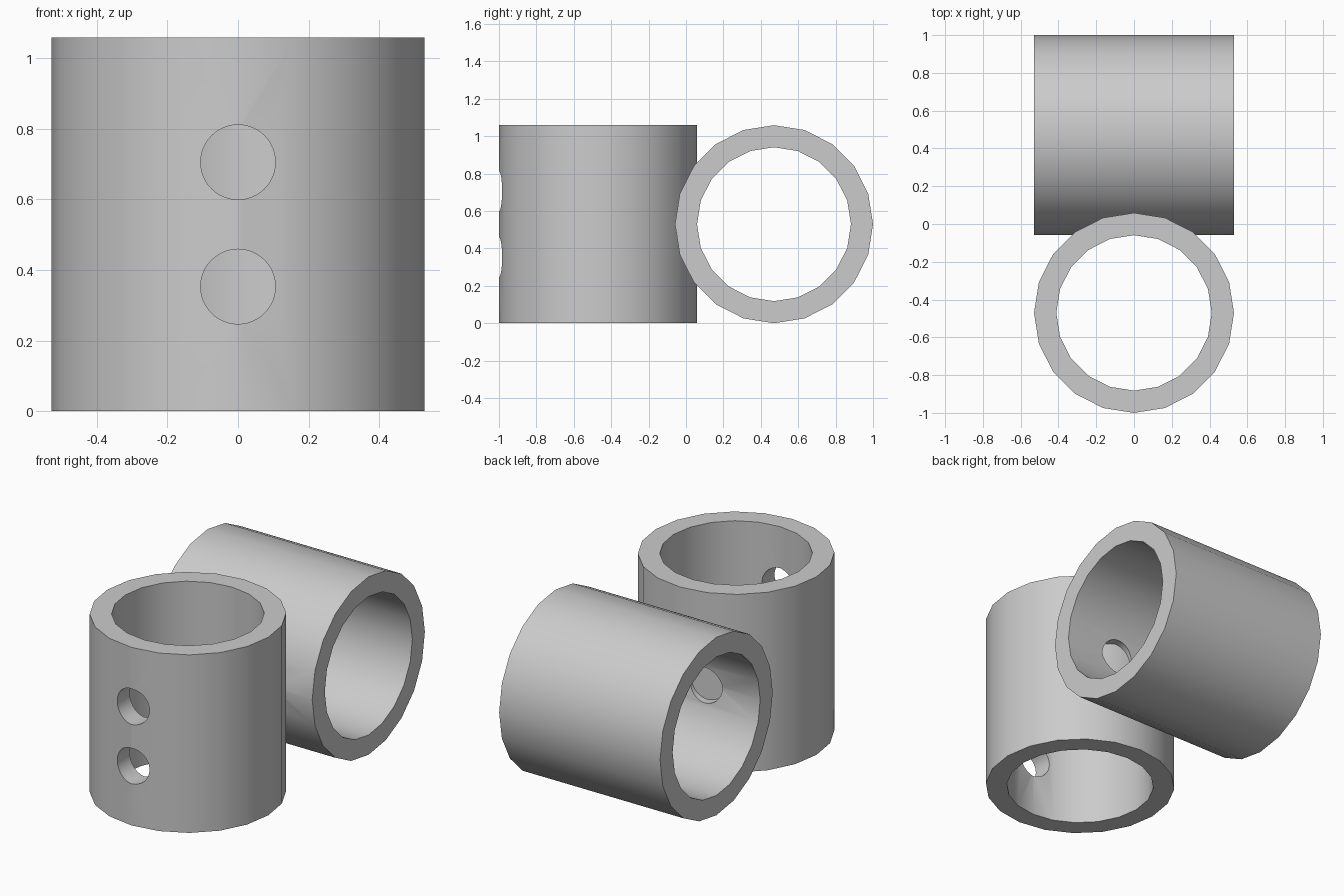
import bpy, bmesh
from math import pi, radians
from mathutils import Matrix, Vector

cube = bpy.data.objects.get("Cube")
if cube:
    bpy.data.objects.remove(cube, do_unlink=True)

OUTER, INNER, LENGTH = 0.5294, 0.4115, 1.0588
OFFSET, MIDDLE = 0.4706, 0.5294
HOLE = 0.106

grey = bpy.data.materials.new("light_grey")
grey.use_nodes = True
colour = (0.6, 0.6, 0.6, 1)
grey.diffuse_color = colour
grey.node_tree.nodes["Principled BSDF"].inputs["Base Color"].default_value = colour


def cylinder(name, radius, length, sides, matrix):
    bm = bmesh.new()
    bmesh.ops.create_cone(bm, cap_ends=True, segments=sides, radius1=radius,
                          radius2=radius, depth=length, matrix=matrix)
    mesh = bpy.data.meshes.new(name)
    bm.to_mesh(mesh)
    bm.free()
    obj = bpy.data.objects.new(name, mesh)
    bpy.context.collection.objects.link(obj)
    mesh.materials.append(grey)
    return obj


def cut(obj, cutter):
    bpy.context.view_layer.objects.active = obj
    mod = obj.modifiers.new("cut", 'BOOLEAN')
    mod.operation, mod.solver, mod.object = 'DIFFERENCE', 'EXACT', cutter
    bpy.ops.object.modifier_apply(modifier=mod.name)
    bpy.data.objects.remove(cutter, do_unlink=True)


def tube(name, centre, turn, hole_points):
    # Ring section with round holes through its front wall only
    place = Matrix.Translation(centre) @ turn
    obj = cylinder(name, OUTER, LENGTH, 20, place)
    cut(obj, cylinder("bore", INNER, LENGTH * 2, 20, place))
    for point in hole_points:
        drill = Matrix.Translation(point) @ Matrix.Rotation(pi / 2, 4, 'X')
        cut(obj, cylinder("drill", HOLE, 0.4, 48, drill))
    bpy.ops.object.select_all(action='DESELECT')
    obj.select_set(True)
    bpy.context.view_layer.objects.active = obj
    bpy.ops.object.shade_smooth_by_angle(angle=radians(30))
    return obj


# Upright tube with two holes stacked vertically
tube("upright_tube", Vector((0, -OFFSET, MIDDLE)), Matrix.Identity(4),
     [(0, -2 * OFFSET, LENGTH * k / 3) for k in (1, 2)])

# Sideways tube with two holes side by side, facing the upright tube
tube("sideways_tube", Vector((0, OFFSET, MIDDLE)), Matrix.Rotation(pi / 2, 4, 'Y'),
     [(side * LENGTH / 6, 0, MIDDLE) for side in (-1, 1)])
